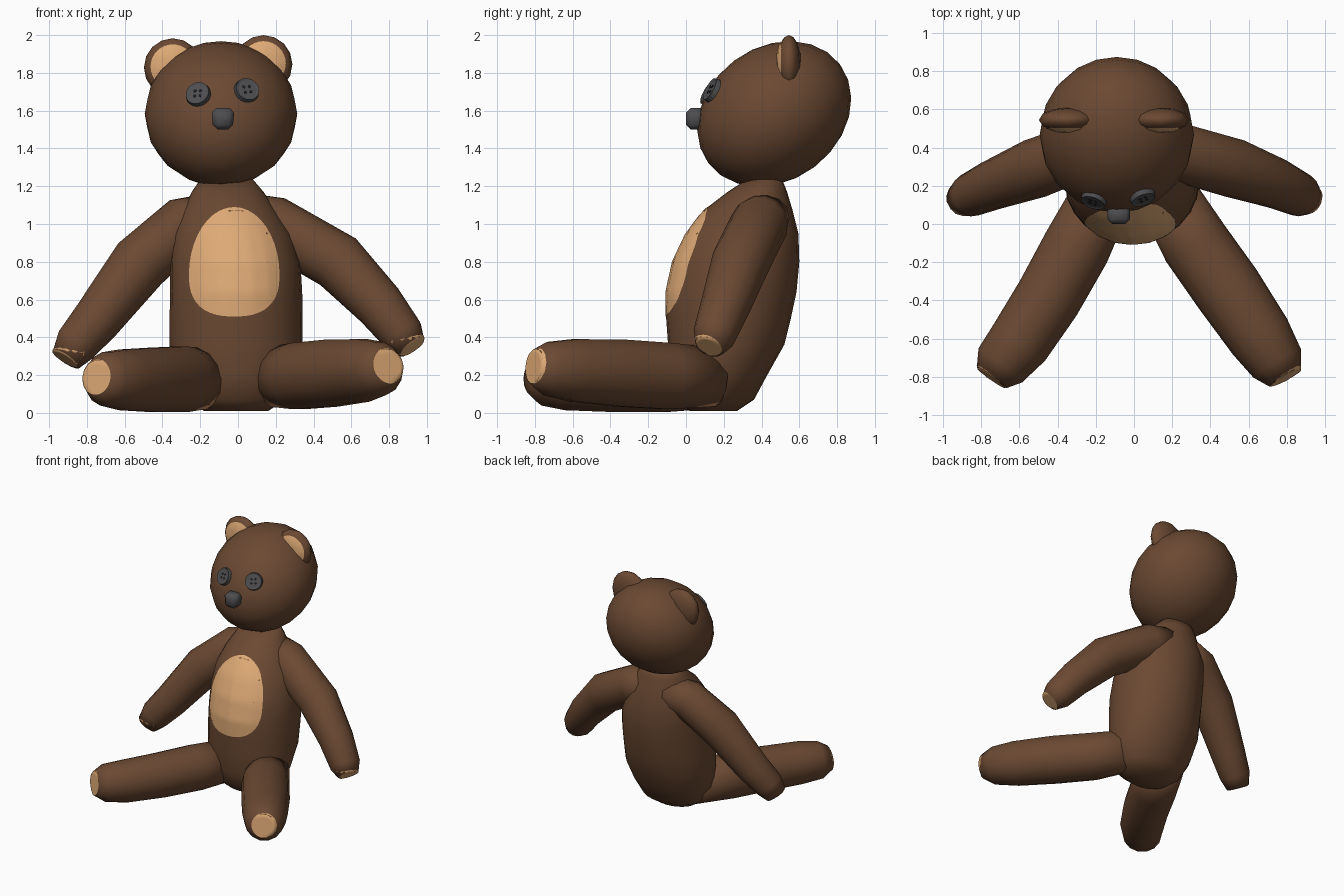
import bpy, bmesh, math
from mathutils import Vector, Matrix
from mathutils.bvhtree import BVHTree

if "Cube" in bpy.data.objects:
    bpy.data.objects.remove(bpy.data.objects["Cube"])


def material(name, rgb):
    m = bpy.data.materials.new(name)
    m.diffuse_color = (*rgb, 1)
    m.use_nodes = True
    m.node_tree.nodes["Principled BSDF"].inputs["Base Color"].default_value = m.diffuse_color
    return m


BROWN = material("brown fur", (0.145, 0.066, 0.032))
TAN = material("tan patch", (0.73, 0.40, 0.18))
GREY = material("button grey", (0.075, 0.075, 0.08))
DARK = material("hole dark", (0.015, 0.015, 0.017))


def finish(bm, name, mat, smooth=True):
    bmesh.ops.recalc_face_normals(bm, faces=bm.faces)
    me = bpy.data.meshes.new(name)
    bm.to_mesh(me)
    bm.free()
    me.materials.append(mat)
    for p in me.polygons:
        p.use_smooth = smooth
    ob = bpy.data.objects.new(name, me)
    bpy.context.collection.objects.link(ob)
    return ob


def loft(name, rings, seg, mat=BROWN):
    """Skin rings given as (centre, axis a, axis b) and close both ends."""
    bm = bmesh.new()
    loops = []
    for c, a, b in rings:
        ts = [2 * math.pi * i / seg for i in range(seg)]
        loops.append([bm.verts.new(c + a * math.cos(t) + b * math.sin(t)) for t in ts])
    for p, q in zip(loops, loops[1:]):
        for i in range(seg):
            j = (i + 1) % seg
            bm.faces.new((p[i], p[j], q[j], q[i]))
    bm.faces.new(loops[0])
    bm.faces.new(loops[-1])
    return finish(bm, name, mat)


def limb(name, pts, seg=14):
    """Tube through (x, y, z, radius) points."""
    ps = [Vector(p[:3]) for p in pts]
    rings = []
    for i, p in enumerate(ps):
        d = (ps[min(i + 1, len(ps) - 1)] - ps[max(i - 1, 0)]).normalized()
        a = d.cross(Vector((0, 0, 1))).normalized()
        rings.append((p, a * pts[i][3], a.cross(d) * pts[i][3]))
    return loft(name, rings, seg)


def ellipsoid(name, centre, radii, tilt=0, u=20, v=12, mat=BROWN):
    bm = bmesh.new()
    m = (Matrix.Translation(centre) @ Matrix.Rotation(tilt, 4, 'X')
         @ Matrix.Diagonal((*radii, 1)))
    bmesh.ops.create_uvsphere(bm, u_segments=u, v_segments=v, radius=1, matrix=m)
    return finish(bm, name, mat)


def tree(ob):
    return BVHTree.FromPolygons([v.co for v in ob.data.vertices],
                                [p.vertices for p in ob.data.polygons])


def frame(centre, normal):
    return Matrix.Translation(centre) @ Vector(normal).to_track_quat('Z', 'Y').to_matrix().to_4x4()


def pad(name, target, centre, normal, outline, rings=6, seg=32):
    """Thin coloured patch laid onto the surface of the target."""
    bvh, m, n = tree(target), frame(centre, normal), Vector(normal).normalized()

    def drop(x, y):
        p = m @ Vector((x, y, 0))
        hit = bvh.ray_cast(p + n * 0.5, -n)[0] or bvh.find_nearest(p)[0]
        return bm.verts.new(hit + n * 0.005)

    bm = bmesh.new()
    mid = drop(0, 0)
    prev = None
    for k in range(1, rings + 1):
        cur = []
        for i in range(seg):
            x, y = outline(2 * math.pi * i / seg)
            cur.append(drop(x * k / rings, y * k / rings))
        for i in range(seg):
            j = (i + 1) % seg
            bm.faces.new((prev[i], cur[i], cur[j], prev[j]) if prev else (mid, cur[i], cur[j]))
        prev = cur
    ob = finish(bm, name, TAN)
    if sum((p.normal.dot(n) for p in ob.data.polygons)) < 0:
        ob.data.flip_normals()
    return ob


def circle(r):
    return lambda t: (r * math.cos(t), r * math.sin(t))


def egg(t):
    c, s = math.cos(t), math.sin(t)
    if s > 0:
        return 0.24 * c, 0.36 * s
    return 0.24 * math.copysign(abs(c) ** 0.8, c), -0.22 * abs(s) ** 0.8


# torso: (z, x centre, half width, front y, back y)
sections = [(0.01, -0.01, 0.17, 0.02, 0.27), (0.07, -0.01, 0.26, -0.05, 0.36),
            (0.2, -0.01, 0.33, -0.09, 0.43), (0.36, -0.01, 0.352, -0.095, 0.52),
            (0.5, -0.01, 0.352, -0.105, 0.555), (0.64, -0.01, 0.35, -0.105, 0.585),
            (0.8, -0.015, 0.345, -0.07, 0.60), (0.95, -0.03, 0.315, 0.0, 0.595),
            (1.07, -0.045, 0.25, 0.09, 0.565), (1.17, -0.055, 0.19, 0.22, 0.535),
            (1.235, -0.06, 0.14, 0.32, 0.51)]
torso = loft("torso", [(Vector((x, (f + b) / 2, z)), Vector((w, 0, 0)), Vector((0, (b - f) / 2, 0)))
                       for z, x, w, f, b in sections], 24)
pad("belly_patch", torso, (-0.02, -0.1, 0.73), (0, -1, 0), egg, 10, 40)

# arms and legs with tan pads on their ends
left_arm = limb("left_arm", [(-0.12, 0.42, 1.04, 0.13), (-0.28, 0.38, 1.0, 0.15),
                             (-0.52, 0.29, 0.79, 0.157), (-0.75, 0.2, 0.49, 0.13),
                             (-0.86, 0.15, 0.36, 0.115), (-0.91, 0.125, 0.285, 0.085)])
right_arm = limb("right_arm", [(0.02, 0.42, 1.04, 0.13), (0.18, 0.39, 1.0, 0.153),
                               (0.53, 0.29, 0.80, 0.155), (0.75, 0.21, 0.57, 0.132),
                               (0.875, 0.15, 0.41, 0.115), (0.92, 0.125, 0.35, 0.08)])
left_leg = limb("left_leg", [(-0.17, 0.14, 0.18, 0.16), (-0.3, -0.12, 0.178, 0.178),
                             (-0.45, -0.39, 0.175, 0.174), (-0.6, -0.62, 0.175, 0.165),
                             (-0.70, -0.74, 0.18, 0.145), (-0.745, -0.805, 0.187, 0.095)])
right_leg = limb("right_leg", [(0.18, 0.14, 0.19, 0.16), (0.32, -0.1, 0.195, 0.18),
                               (0.49, -0.34, 0.21, 0.182), (0.66, -0.59, 0.225, 0.17),
                               (0.75, -0.73, 0.235, 0.145), (0.79, -0.805, 0.247, 0.095)])
pad("left_hand_pad", left_arm, (-0.925, 0.11, 0.28), (-0.75, -0.15, -0.64), circle(0.078))
pad("right_hand_pad", right_arm, (0.93, 0.115, 0.35), (0.82, -0.15, -0.56), circle(0.078))
pad("left_foot_pad", left_leg, (-0.757, -0.81, 0.19), (-0.62, -0.78, 0), circle(0.095))
pad("right_foot_pad", right_leg, (0.80, -0.8, 0.25), (0.66, -0.75, 0), circle(0.095))

# head, tilted back
head = ellipsoid("head", (-0.09, 0.467, 1.583), (0.404, 0.436, 0.353), math.radians(37))

# ears with tan insides
for side, x, z in (("left", -0.345, 1.828), ("right", 0.135, 1.845)):
    ear = ellipsoid(side + "_ear", (x, 0.545, z), (0.153, 0.065, 0.155), 0, 12, 8)
    pad(side + "_ear_inside", ear, (x, 0.5, z + 0.005), (0, -1, 0), circle(0.118))

# nose
bm = bmesh.new()
bmesh.ops.create_cube(bm, size=1, matrix=Matrix.Translation((-0.08, 0.05, 1.557))
                      @ Matrix.Diagonal((0.122, 0.1, 0.112, 1)))
for v in bm.verts:
    if v.co.z < 1.55:
        v.co.x = -0.08 + (v.co.x + 0.08) * 0.85
bmesh.ops.bevel(bm, geom=bm.edges[:], offset=0.024, segments=1, affect='EDGES')
finish(bm, "nose", GREY)

# button eyes with a raised rim and four holes
head_tree = tree(head)
for side, x, z, nx in (("left", -0.21, 1.685, -0.3), ("right", 0.045, 1.706, 0.3)):
    n = Vector((nx, -0.84, 0.45)).normalized()
    spot = head_tree.ray_cast(Vector((x, -1, z)), Vector((0, 1, 0)))[0]
    m = frame(spot + n * 0.005, n)
    bm = bmesh.new()
    bmesh.ops.create_cone(bm, cap_ends=True, segments=20, radius1=0.069, radius2=0.064,
                          depth=0.03, matrix=m)
    bm.normal_update()
    top = max(bm.faces, key=lambda f: f.calc_center_median().dot(n))
    bmesh.ops.inset_region(bm, faces=[top], thickness=0.012, depth=-0.004)
    finish(bm, side + "_eye_button", GREY, False)
    bm = bmesh.new()
    for k in range(4):
        a = math.radians(50 + 90 * k)
        hole = Matrix.Translation((0.022 * math.cos(a), 0.022 * math.sin(a), 0.012))
        bmesh.ops.create_cone(bm, cap_ends=True, segments=8, radius1=0.009, radius2=0.009,
                              depth=0.003, matrix=m @ hole)
    finish(bm, side + "_eye_holes", DARK, False)
